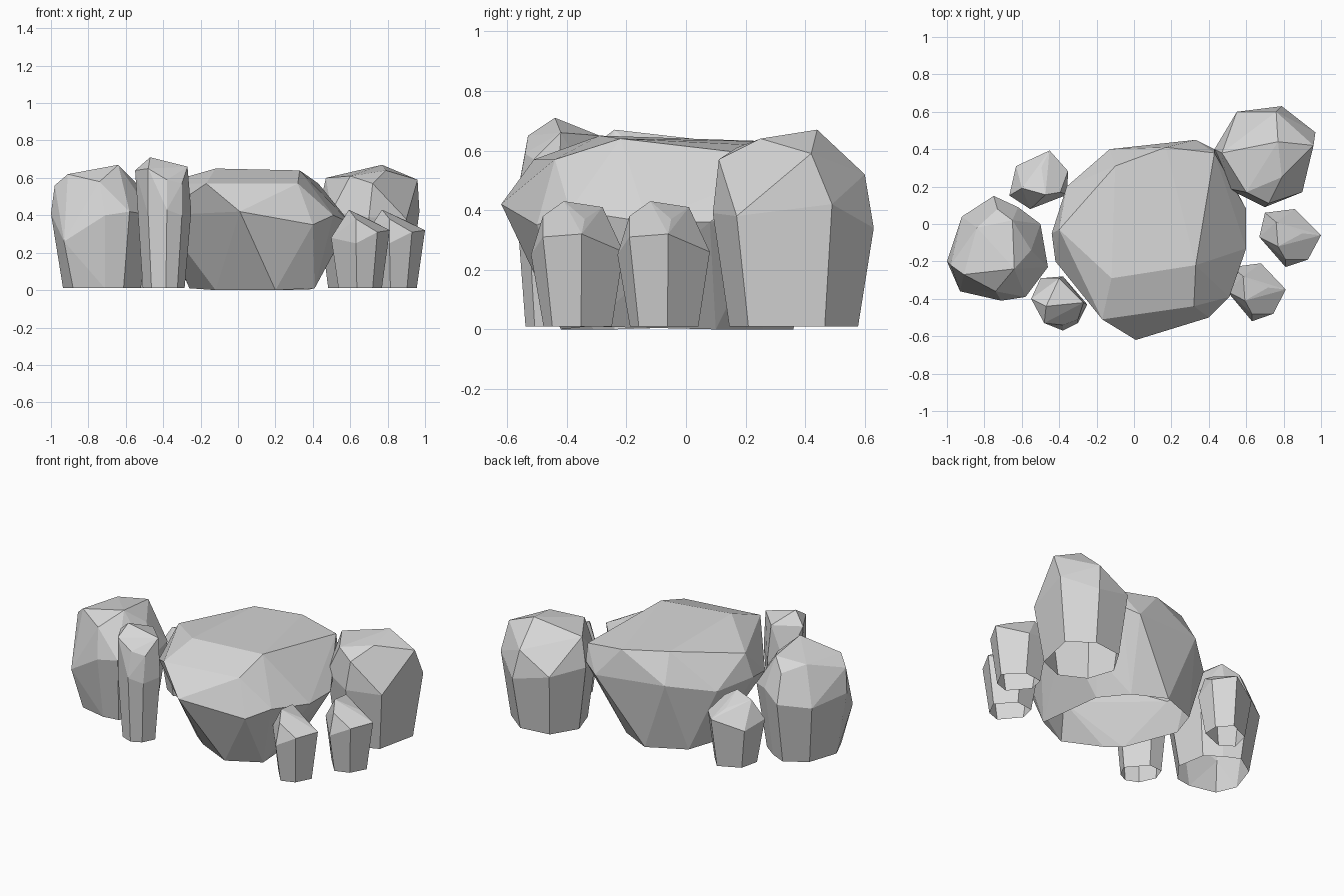
import bpy
import bmesh
from math import radians
from mathutils import Matrix, Vector

# Remove only the default cube
default_cube = bpy.data.objects.get("Cube")
if default_cube:
    bpy.data.objects.remove(default_cube, do_unlink=True)

CM = 0.01  # outlines below are written in hundredths


def make_material(name, shade):
    material = bpy.data.materials.new(name)
    material.use_nodes = True
    colour = (shade, shade, shade, 1)
    material.diffuse_color = colour
    material.node_tree.nodes["Principled BSDF"].inputs["Base Color"].default_value = colour
    return material


stone_grey = make_material("stone grey", 0.68)


def shrunken_foot(girdle, scale):
    """Repeat a girdle at ground level, drawn in towards its centre."""
    points = [Vector(point) for point in girdle]
    centre = sum(points, Vector()) / len(points)
    foot = [centre.lerp(point, scale) for point in points]
    return [(point.x, point.y, 1) for point in foot]


def make_rock(name, girdle, crown, foot):
    """Chiselled stone: widest girdle, faceted crown and narrower foot, open below."""
    bm = bmesh.new()
    for point in girdle + crown + foot:
        bm.verts.new(Vector(point) * CM)
    hull = bmesh.ops.convex_hull(bm, input=bm.verts[:])
    unused = [item for item in hull["geom_interior"] + hull["geom_unused"]
              if isinstance(item, bmesh.types.BMVert) and item.is_valid]
    bmesh.ops.delete(bm, geom=list(set(unused)), context="VERTS")
    # Join nearly coplanar triangles into broad cut facets
    bmesh.ops.dissolve_limit(bm, angle_limit=radians(4),
                             verts=bm.verts[:], edges=bm.edges[:])
    bmesh.ops.recalc_face_normals(bm, faces=bm.faces[:])
    # Leave the underside open
    underside = [face for face in bm.faces if all(v.co.z < 0.02 for v in face.verts)]
    bmesh.ops.delete(bm, geom=underside, context="FACES")

    mesh = bpy.data.meshes.new(name)
    bm.to_mesh(mesh)
    bm.free()
    mesh.materials.append(stone_grey)
    rock = bpy.data.objects.new(name, mesh)
    bpy.context.collection.objects.link(rock)
    return rock


def copy_rock(source, name, pivot, target, turn=0, stretch=1):
    """Reuse a stone, turned about its own upright axis and moved elsewhere."""
    rock = bpy.data.objects.new(name, source.data.copy())
    rock.matrix_world = (Matrix.Translation(target)
                         @ Matrix.Rotation(radians(turn), 4, "Z")
                         @ Matrix.Diagonal((stretch, 1, 1, 1))
                         @ Matrix.Translation(-Vector(pivot)))
    bpy.context.collection.objects.link(rock)
    return rock


# Broad central boulder with a flat top and a tapering underside
make_rock(
    "central_boulder",
    girdle=[(1, -62, 42), (40, -50, 35), (51, -39, 40),
            (60, -13, 36), (60, 8, 36), (43, 40, 46), (33, 45, 42),
            (-13, 40, 45), (-36, 20, 40), (-44, -5, 42), (-42, -20, 40)],
    crown=[(-17, -51, 57), (32, -44, 57), (33, -22, 64), (43, 38, 57),
           (17, 41, 61), (-10, 31, 63), (-40, -3, 57), (-12, -29, 65)],
    foot=[(-12, -24, 0), (-3, -31, 0), (20, -42, 0), (41, -33, 1), (37, 10, 0),
          (24, 26, 0), (4, 36, 0), (-20, 26, 1), (-26, 8, 1), (45, 20, 20)],
)

# Rounded stone on the right flank
right_girdle = [(-100, -20, 41), (-93, -36, 26), (-71, -41, 40), (-58, -39, 42),
                (-46, -23, 40), (-50, 0, 42), (-62, 9, 45), (-75, 15, 40),
                (-92, 4, 38)]
make_rock(
    "right_stone",
    girdle=right_girdle,
    crown=[(-98, -22, 56), (-91, -27, 62), (-84, -2, 62), (-64, -24, 67),
           (-65, 2, 64), (-74, -36, 58), (-55, -14, 58), (-73, 8, 57)],
    foot=shrunken_foot(right_girdle, 0.77),
)

# Rounded stone at the back left
back_girdle = [(43, 40, 42), (50, 19, 42), (70, 9, 39), (90, 17, 38),
               (97, 49, 42), (79, 63, 34), (55, 60, 40)]
make_rock(
    "back_left_stone",
    girdle=back_girdle,
    crown=[(47, 38, 60), (60, 17, 61), (72, 11, 57), (79, 25, 64),
           (96, 42, 59), (77, 44, 67), (76, 60, 52)],
    foot=shrunken_foot(back_girdle, 0.8),
)

# Tall narrow stone in front
tall_girdle = [(-54, -40, 42), (-50, -29, 42), (-38, -28, 42), (-25, -43, 42),
               (-30, -53, 40), (-38, -57, 43), (-48, -53, 40)]
make_rock(
    "tall_front_stone",
    girdle=tall_girdle,
    crown=[(-47, -44, 71), (-27, -42, 66), (-55, -40, 64), (-48, -53, 65),
           (-38, -54, 59), (-40, -29, 65), (-30, -51, 57)],
    foot=shrunken_foot(tall_girdle, 0.77),
)

# Small pointed stone, repeated around the boulder
small_girdle = [(67, -7, 28), (70, 6, 29), (86, 8, 26), (100, -6, 32),
                (93, -19, 31), (81, -23, 25)]
small_stone = make_rock(
    "small_left_stone",
    girdle=small_girdle,
    crown=[(77, -12, 43), (76, 1, 41), (90, -5, 37), (81, -19, 38)],
    foot=shrunken_foot(small_girdle, 0.74),
)
small_pivot = (0.83, -0.07, 0)
copy_rock(small_stone, "small_front_stone", small_pivot, (0.65, -0.36, 0), stretch=0.95)
copy_rock(small_stone, "small_back_stone", small_pivot, (-0.5, 0.23, 0), turn=70)
